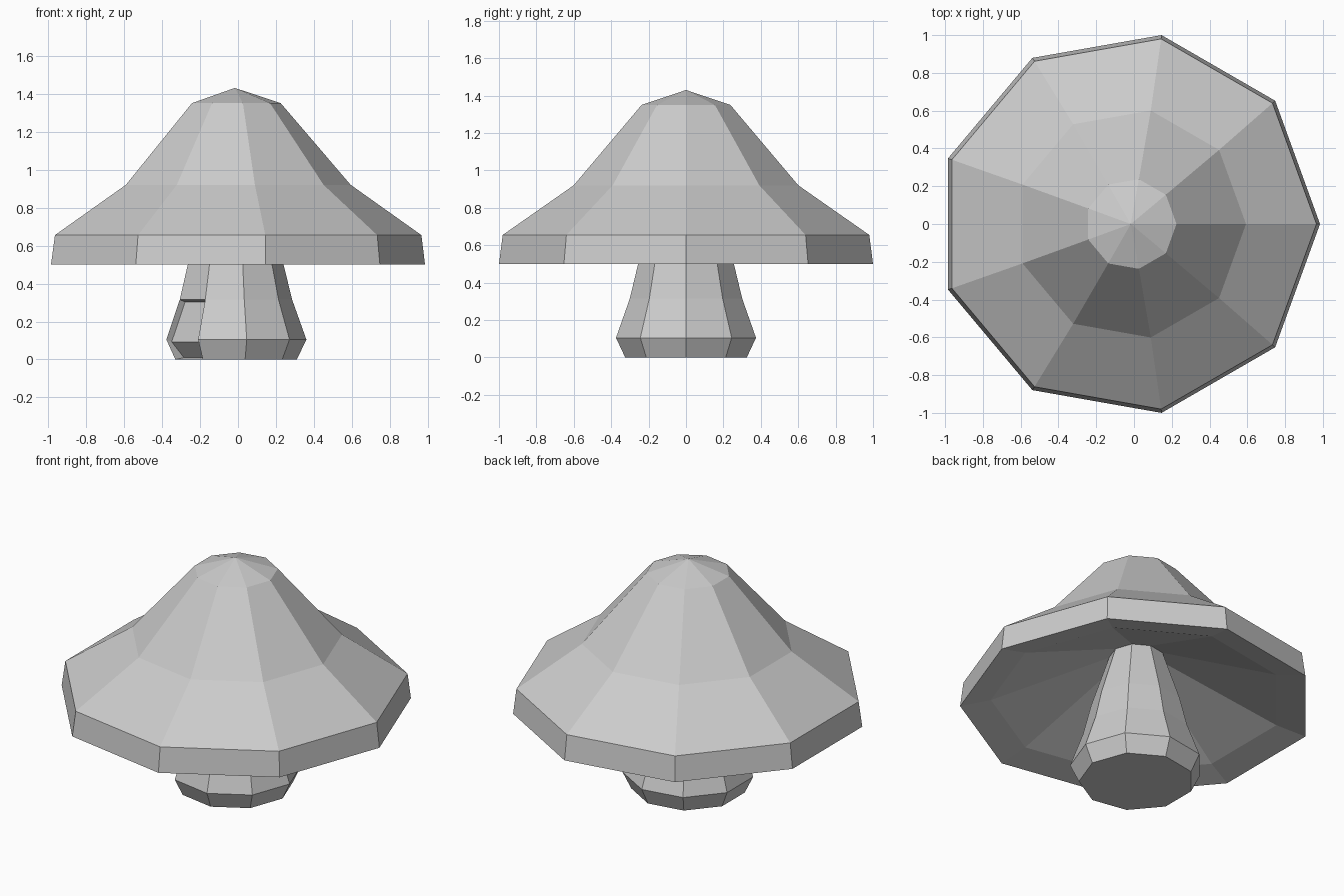
import bpy, bmesh
from math import cos, sin, radians
from mathutils import Vector

if "Cube" in bpy.data.objects:
    bpy.data.objects.remove(bpy.data.objects["Cube"])

SIDES = 9


def lathe(name, profile, close_start=False):
    """Nine-sided shell through (radius, z, x-centre) rings; radius 0 makes a tip."""
    bm = bmesh.new()
    rings = []
    for r, z, cx in profile:
        if r == 0:
            rings.append([bm.verts.new((cx, 0, z))] * SIDES)
        else:
            rings.append([bm.verts.new((cx + r * cos(radians(40 * i)),
                                        r * sin(radians(40 * i)), z))
                          for i in range(SIDES)])
    rows = []
    for a, b in zip(rings, rings[1:]):
        row = []
        for i in range(SIDES):
            j = (i + 1) % SIDES
            quad = list(dict.fromkeys((a[i], a[j], b[j], b[i])))
            row.append(bm.faces.new(quad))
        rows.append(row)
    if close_start:
        bm.faces.new(rings[0][::-1])
    return bm, rows


def finish(name, bm):
    bmesh.ops.recalc_face_normals(bm, faces=bm.faces)
    mesh = bpy.data.meshes.new(name)
    bm.to_mesh(mesh)
    bm.free()
    obj = bpy.data.objects.new(name, mesh)
    bpy.context.collection.objects.link(obj)


# Cap: hollow underside, thin rim, bell-shaped top
bm, _ = lathe("cap", [(0, 0.88, -0.02), (0.84, 0.54, -0.03), (1.0154, 0.50, -0.0306),
                      (0.995, 0.655, -0.029), (0.61, 0.92, -0.017),
                      (0.241, 1.35, -0.016), (0, 1.43, -0.017)])
finish("mushroom_cap", bm)

# Stem: bevelled foot, tapering up into the cap
bm, rows = lathe("stem", [(0.33, 0, -0.02), (0.38, 0.105, -0.02), (0.305, 0.315, -0.02),
                          (0.26, 0.50, -0.02), (0.14, 0.87, -0.02)], True)
# Shallow recess in the front-left side of the stem
panel = [rows[0][5], rows[1][5]]
new = bmesh.ops.extrude_face_region(bm, geom=panel)["geom"]
bmesh.ops.translate(bm, vec=Vector((0.028, 0.023, -0.012)),
                    verts=[v for v in new if isinstance(v, bmesh.types.BMVert) and v.co.z > 0.05])
bmesh.ops.translate(bm, vec=Vector((0.045, 0.037, 0.01)),
                    verts=[v for v in new if isinstance(v, bmesh.types.BMVert) and v.co.z < 0.05])
bmesh.ops.delete(bm, geom=[f for f in panel if f.is_valid], context='FACES')
finish("mushroom_stem", bm)
